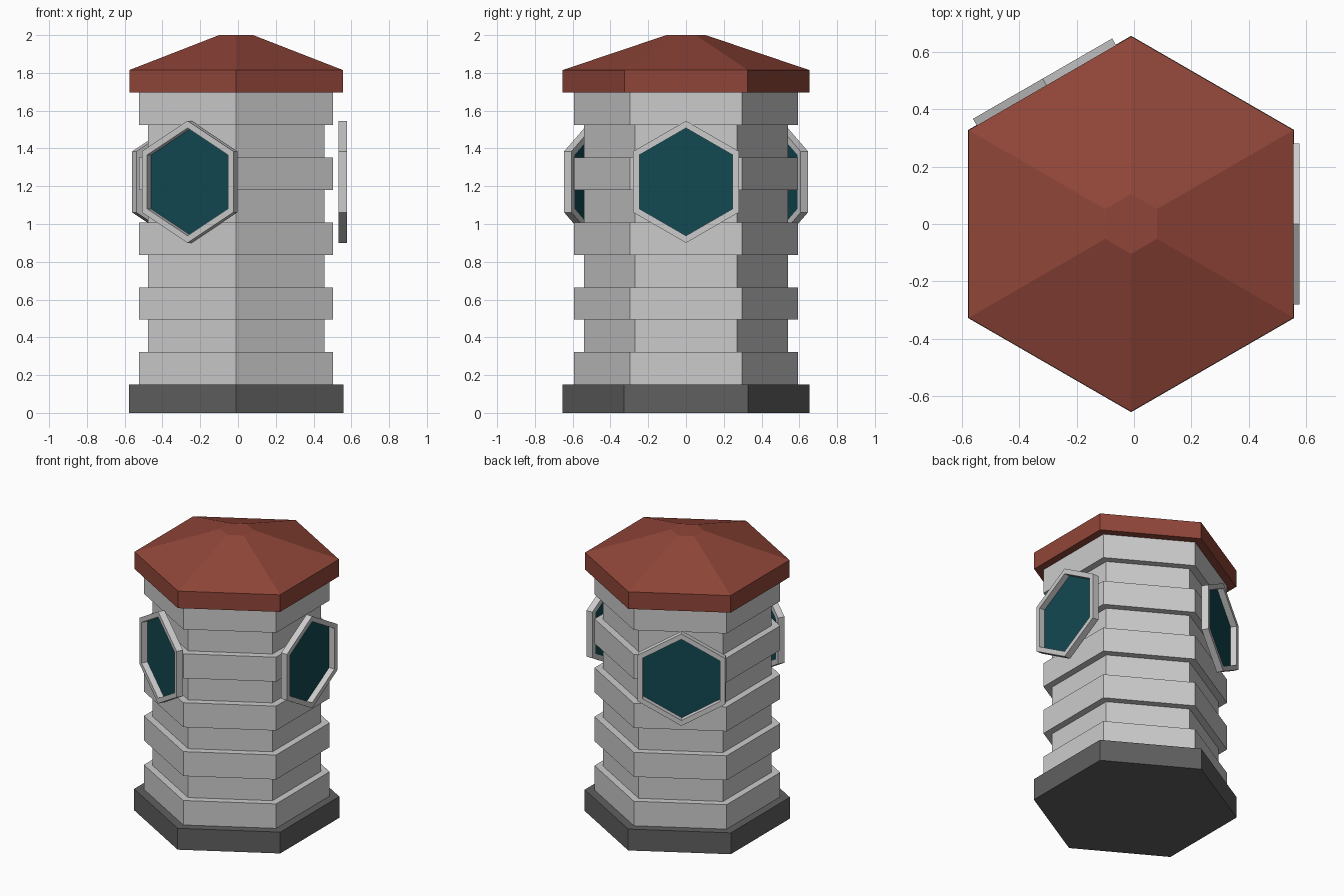
import bpy, bmesh, math
from mathutils import Matrix

if "Cube" in bpy.data.objects:
    bpy.data.objects.remove(bpy.data.objects["Cube"])

CX = -0.01  # tower axis is slightly off centre because the side window sticks out


def material(name, rgb):
    m = bpy.data.materials.new(name)
    m.diffuse_color = (*rgb, 1)
    m.use_nodes = True
    m.node_tree.nodes["Principled BSDF"].inputs["Base Color"].default_value = m.diffuse_color
    return m


def hex_lathe(name, profile, mat=None, closed=False, matrix=None):
    """Six-sided stack of (radius, height) rings; closed loops make a hollow ring."""
    bm = bmesh.new()
    rings = [[bm.verts.new((r * math.cos(a), r * math.sin(a), z))
              for a in (math.radians(30 + 60 * i) for i in range(6))]
             for r, z in profile]
    pairs = list(zip(rings, rings[1:]))
    if closed:
        pairs.append((rings[-1], rings[0]))
    else:
        bm.faces.new(rings[0])
        bm.faces.new(rings[-1])
    for a, b in pairs:
        for i in range(6):
            j = (i + 1) % 6
            bm.faces.new((a[i], a[j], b[j], b[i]))
    bmesh.ops.recalc_face_normals(bm, faces=bm.faces)
    mesh = bpy.data.meshes.new(name)
    bm.to_mesh(mesh)
    bm.free()
    if mat:
        mesh.materials.append(mat)
    ob = bpy.data.objects.new(name, mesh)
    bpy.context.collection.objects.link(ob)
    ob.matrix_world = matrix or Matrix.Translation((CX, 0, 0))
    return ob


dark = material("dark_stone", (0.115, 0.115, 0.115))
red = material("red_roof", (0.28, 0.06, 0.04))
teal = material("teal_glass", (0.006, 0.065, 0.082))

# Plinth
hex_lathe("base", [(0.655, 0), (0.655, 0.15)], dark)

# Tower wall: nine bands, alternately wide and narrow
body = []
step = (1.695 - 0.15) / 9
for k in range(9):
    r = 0.593 if k % 2 == 0 else 0.539
    body += [(r, 0.15 + k * step), (r, 0.15 + (k + 1) * step)]
hex_lathe("tower_wall", body)

# Roof with upright eave and small flat top
hex_lathe("roof", [(0.653, 1.695), (0.653, 1.815), (0.104, 2.0)], red)

# Three hexagonal windows standing just off the wall
for name, angle, x, y in (("right", 0, 0.554, 0),
                          ("back_left", 120, -0.307, 0.4865),
                          ("front_left", 240, -0.256, -0.486)):
    place = (Matrix.Translation((x, y, 1.223))
             @ Matrix.Rotation(math.radians(angle), 4, 'Z')
             @ Matrix.Rotation(math.radians(90), 4, 'Y'))
    # a pointed corner faces up after turning the hexagon by 30 degrees
    place = place @ Matrix.Rotation(math.radians(30), 4, 'Z')
    hex_lathe(name + "_window_frame",
              [(0.323, -0.0225), (0.323, 0.0225), (0.285, 0.0225), (0.285, -0.0225)],
              closed=True, matrix=place)
    hex_lathe(name + "_window_glass", [(0.285, -0.0225), (0.285, -0.0185)],
              teal, matrix=place)
